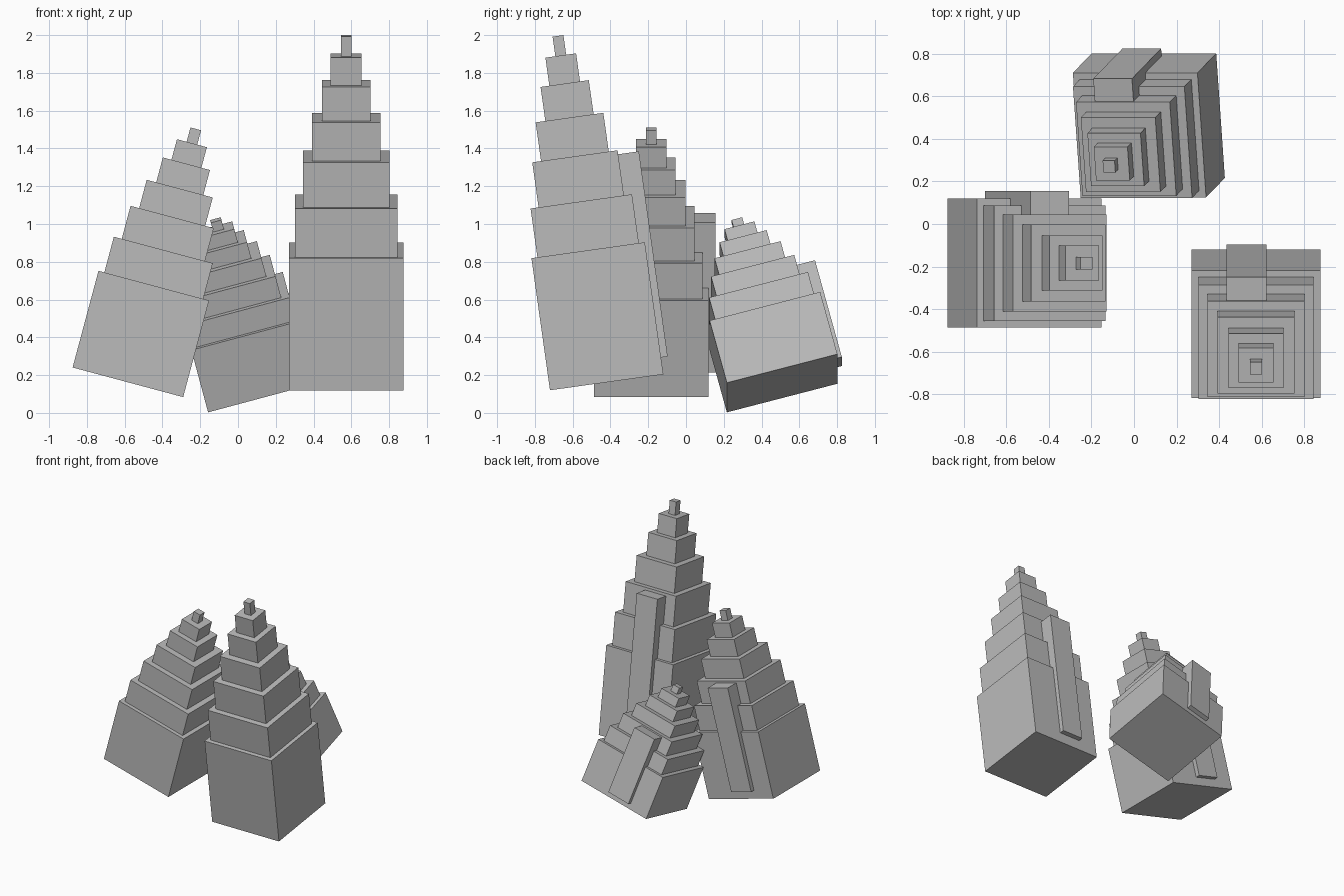
import bpy, bmesh
from math import radians
from mathutils import Matrix, Vector, Euler

if "Cube" in bpy.data.objects:
    bpy.data.objects.remove(bpy.data.objects["Cube"])

grey = bpy.data.materials.new("grey")
grey.diffuse_color = (0.5, 0.5, 0.5, 1)
grey.use_nodes = True
grey.node_tree.nodes["Principled BSDF"].inputs["Base Color"].default_value = grey.diffuse_color

# (width, top height) of each tier of the tallest tower
TIERS = [(0.606, 0.706), (0.542, 0.967), (0.456, 1.208), (0.362, 1.415),
         (0.258, 1.597), (0.164, 1.747), (0.058, 1.852)]


def add_box(bm, lo, hi):
    lo, hi = Vector(lo), Vector(hi)
    mat = Matrix.Translation((lo + hi) / 2) @ Matrix.Diagonal((*(hi - lo), 1))
    bmesh.ops.create_cube(bm, size=1, matrix=mat)


def make_object(name, bm, loc, rot):
    me = bpy.data.meshes.new(name)
    bm.to_mesh(me)
    bm.free()
    me.materials.append(grey)
    ob = bpy.data.objects.new(name, me)
    ob.location = loc
    ob.rotation_euler = Euler([radians(a) for a in rot])
    bpy.context.collection.objects.link(ob)


def tower(name, loc, rot, s):
    # stepped tiers, origin at the centre of the base
    bm = bmesh.new()
    z = 0
    for w, top in TIERS:
        h = w / 2
        add_box(bm, (-h, -h, z), (h, h, top * s))
        z = top * s
    make_object(name + "_tiers", bm, loc, rot)
    # upright slab set into the back
    bm = bmesh.new()
    add_box(bm, (-0.139, 0.2, 0.09 * s), (0.049, 0.339, 1.187 * s))
    make_object(name + "_back_slab", bm, loc, rot)


tower("tall_tower", (0.573, -0.42, 0.162), (8, 0, 0), 1.0)
tower("middle_tower", (-0.583, -0.184, 0.162), (0, 15, 0), 0.75)
tower("short_tower", (0.114, 0.509, 0.157), (15, -15, 0), 0.5)
